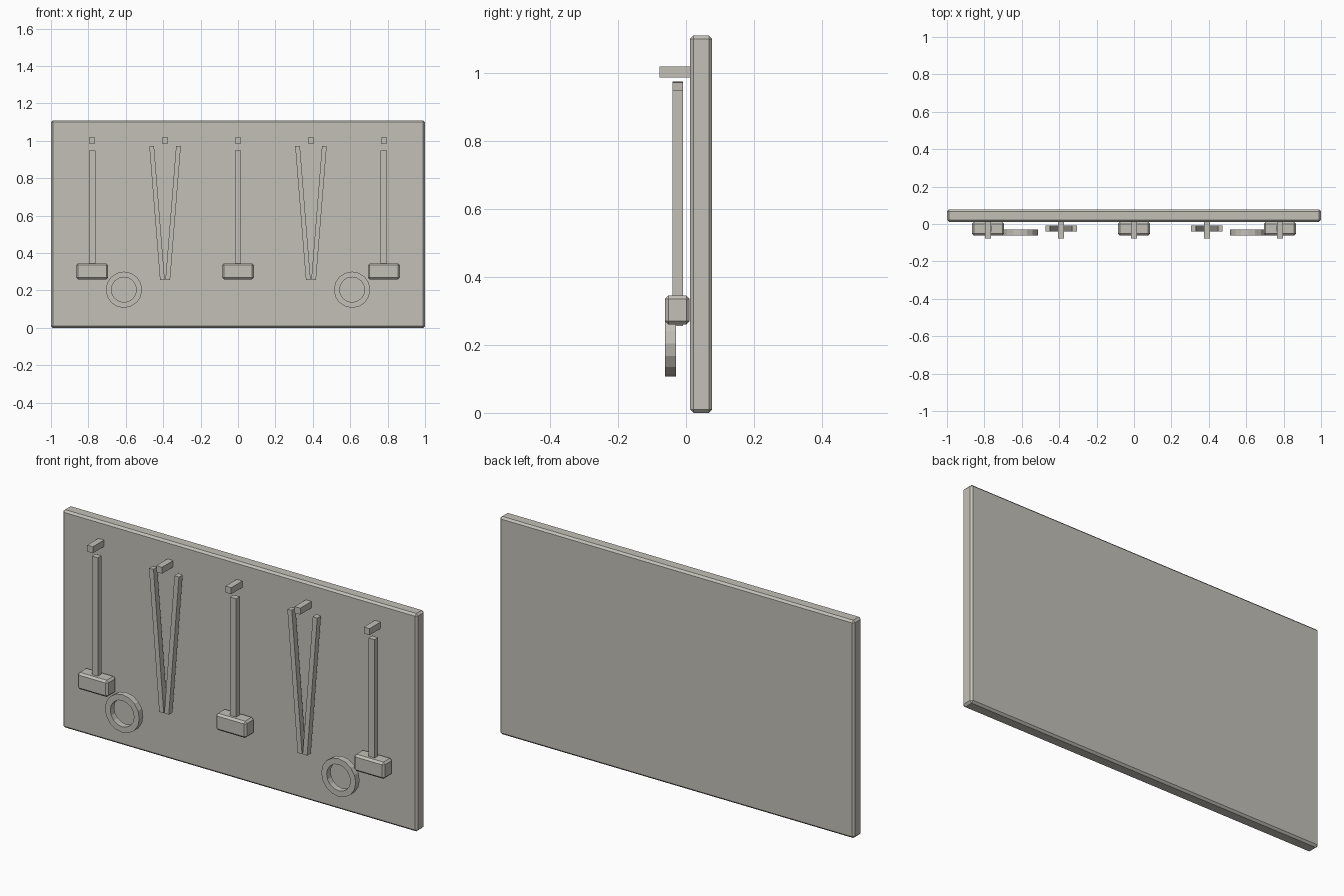
import bpy, bmesh, math
from mathutils import Matrix, Vector

if "Cube" in bpy.data.objects:
    bpy.data.objects.remove(bpy.data.objects["Cube"])

mat = bpy.data.materials.new("warm_grey")
mat.diffuse_color = (0.55, 0.53, 0.48, 1)
mat.use_nodes = True
mat.node_tree.nodes["Principled BSDF"].inputs["Base Color"].default_value = mat.diffuse_color


def finish(name, bm):
    bmesh.ops.recalc_face_normals(bm, faces=bm.faces)
    me = bpy.data.meshes.new(name)
    bm.to_mesh(me)
    bm.free()
    me.materials.append(mat)
    ob = bpy.data.objects.new(name, me)
    bpy.context.collection.objects.link(ob)
    return ob


def box(name, lo, hi, bevel=0, tilt=0):
    lo, hi = Vector(lo), Vector(hi)
    bm = bmesh.new()
    bmesh.ops.create_cube(bm, size=1)
    bmesh.ops.scale(bm, vec=hi - lo, verts=bm.verts)
    if bevel:
        bmesh.ops.bevel(bm, geom=bm.edges[:], offset=bevel, segments=1,
                        affect='EDGES')
    bmesh.ops.transform(bm, verts=bm.verts, matrix=Matrix.Translation(
        (lo + hi) / 2) @ Matrix.Rotation(tilt, 4, 'Y'))
    return finish(name, bm)


def ring(name, x, z, r_out, r_in, y0, y1, n=16):
    bm = bmesh.new()
    loops = []
    for i in range(n):
        a = 2 * math.pi * i / n
        loops.append([bm.verts.new((x + r * math.cos(a), y, z + r * math.sin(a)))
                      for r, y in ((r_out, y0), (r_out, y1), (r_in, y1), (r_in, y0))])
    for i in range(n):
        a, b = loops[i], loops[(i + 1) % n]
        for k in range(4):
            m = (k + 1) % 4
            bm.faces.new((a[k], a[m], b[m], b[k]))
    return finish(name, bm)


# Back board
box("back_board", (-1, 0.012, 0), (1, 0.077, 1.11), 0.01)

# Pegs along the top
for x in (-0.78, -0.39, 0, 0.39, 0.78):
    box("peg", (x - 0.016, -0.078, 0.986), (x + 0.016, 0.014, 1.019))

# Hammers
for x in (-0.78, 0, 0.78):
    box("hammer_handle", (x - 0.017, -0.039, 0.33), (x + 0.017, -0.009, 0.948))
    box("hammer_head", (x - 0.086, -0.062, 0.26), (x + 0.086, 0.011, 0.345), 0.01)

# Tongs: two tilted arms forming a V
for x in (-0.39, 0.39):
    for s in (-1, 1):
        c = x + s * 0.043
        box("tong_arm", (c - 0.0125, -0.039, 0.255), (c + 0.0125, -0.009, 0.974),
            tilt=s * 0.08)

# Rings
for s in (-1, 1):
    ring("ring", s * 0.61, 0.204, 0.097, 0.067, -0.062, -0.03)
